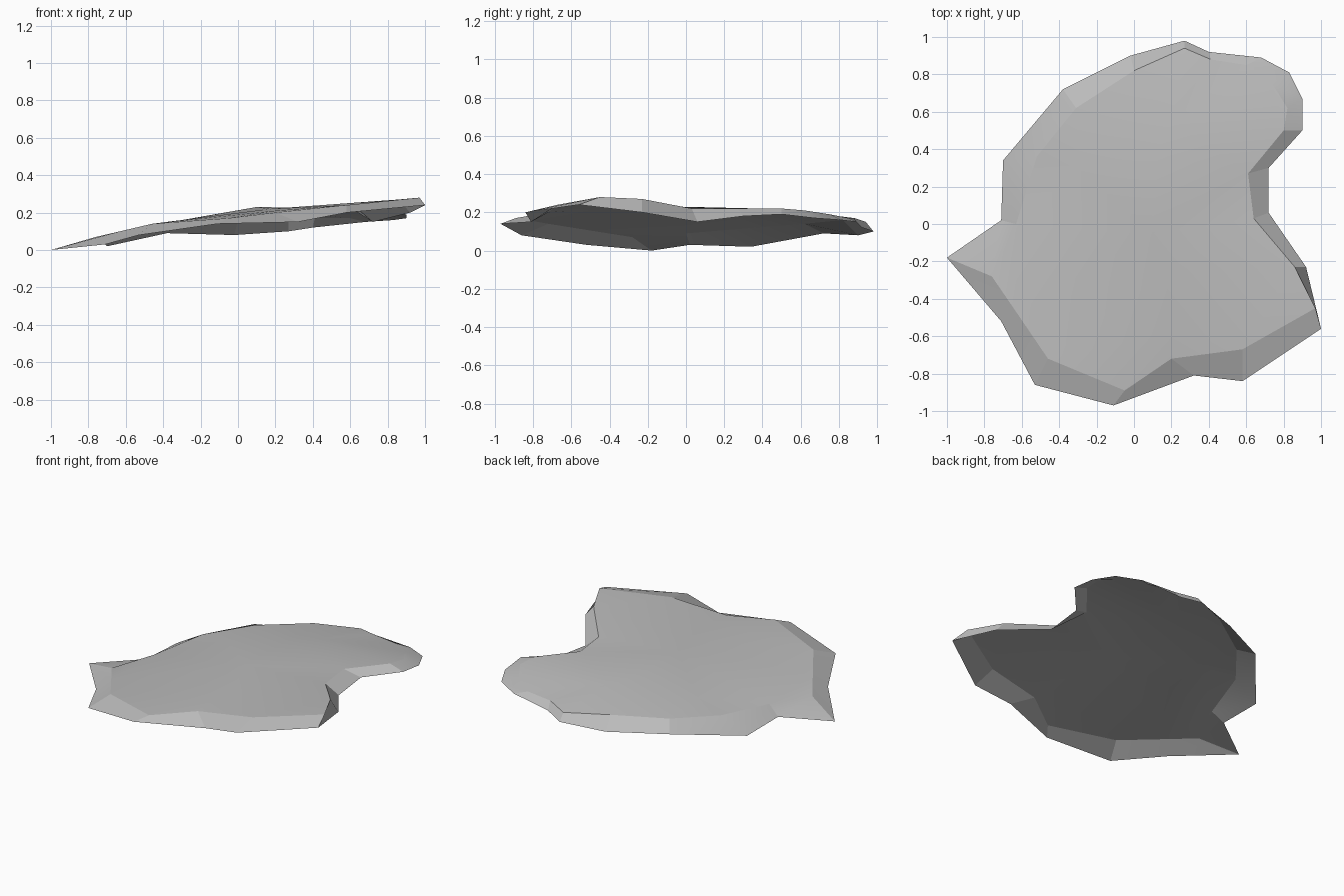
import bpy
import bmesh
import math
from mathutils import Vector, geometry

default_cube = bpy.data.objects.get("Cube")
if default_cube:
    bpy.data.objects.remove(default_cube, do_unlink=True)


def make_material(name, colour):
    material = bpy.data.materials.new(name)
    material.use_nodes = True
    material.diffuse_color = colour
    shader = material.node_tree.nodes["Principled BSDF"]
    shader.inputs["Base Color"].default_value = colour
    shader.inputs["Roughness"].default_value = 0.9
    return material


def add_points(mesh, points):
    return [mesh.verts.new(Vector(point)) for point in points]


# Outer edge of the slab, counter-clockwise from the pointed tip
rim_profile = [
    (-1, -.18, 0), (-.71, -.52, .03), (-.53, -.86, .08), (-.11, -.97, .14),
    (.32, -.81, .15), (.58, -.84, .2), (1, -.56, .24), (.92, -.23, .2),
    (.72, .06, .15), (.72, .3, .18), (.9, .5, .19), (.9, .67, .17),
    (.83, .81, .16), (.68, .89, .15), (.4, .92, .12), (.27, .98, .1),
    (-.02, .9, .08), (-.38, .72, .09), (-.7, .34, .02), (-.71, .02, .03),
]

# Raised inner edge, one point beside each outer point
crest_profile = [
    (-.76, -.28, .07), (-.63, -.47, .1), (-.46, -.72, .14), (-.05, -.89, .17),
    (.2, -.72, .2), (.58, -.67, .24), (.97, -.45, .28), (.86, -.23, .27),
    (.64, .03, .22), (.61, .27, .22), (.8, .5, .22), (.82, .62, .21),
    (.74, .75, .19), (.6, .85, .17), (.41, .88, .17), (.27, .94, .15),
    (0, .82, .16), (-.31, .62, .14), (-.52, .36, .12), (-.63, 0, .09),
]

# Ridge points across the weathered top
ridge_points = [
    (.1, -.05, .23), (.12, .38, .22), (.17, -.25, .22),
    (.2, -.58, .21), (.2, .55, .21), (-.3, .3, .16),
]

mesh_builder = bmesh.new()
rim = add_points(mesh_builder, rim_profile)
top_points = crest_profile + ridge_points
top = add_points(mesh_builder, top_points)

# Sloping border between the rim and the crest
count = len(rim)
for index in range(count):
    following = (index + 1) % count
    mesh_builder.faces.new(
        (rim[index], rim[following], top[following], top[index]))

# Faceted top filled inside the crest
flat_points = [Vector(point).to_2d() for point in top_points]
crest_loop = list(range(count))
filled = geometry.delaunay_2d_cdt(
    flat_points, [], [crest_loop], 1, math.ulp(1))
source_indices = filled[3]
for face in filled[2]:
    corners = [top[source_indices[corner][0]] for corner in face]
    mesh_builder.faces.new(corners)

bmesh.ops.recalc_face_normals(mesh_builder, faces=mesh_builder.faces)
mesh_builder.normal_update()
if sum(face.normal.z for face in mesh_builder.faces) < 0:
    bmesh.ops.reverse_faces(mesh_builder, faces=mesh_builder.faces)

slab_mesh = bpy.data.meshes.new("rock_slab")
mesh_builder.to_mesh(slab_mesh)
mesh_builder.free()
slab_mesh.materials.append(make_material("stone grey", (.5, .5, .5, 1)))

rock_slab = bpy.data.objects.new("rock_slab", slab_mesh)
bpy.context.collection.objects.link(rock_slab)

# Soft shading with the stronger facet edges kept
bpy.ops.object.select_all(action="DESELECT")
rock_slab.select_set(True)
bpy.context.view_layer.objects.active = rock_slab
bpy.ops.object.shade_smooth_by_angle(angle=math.radians(12))
